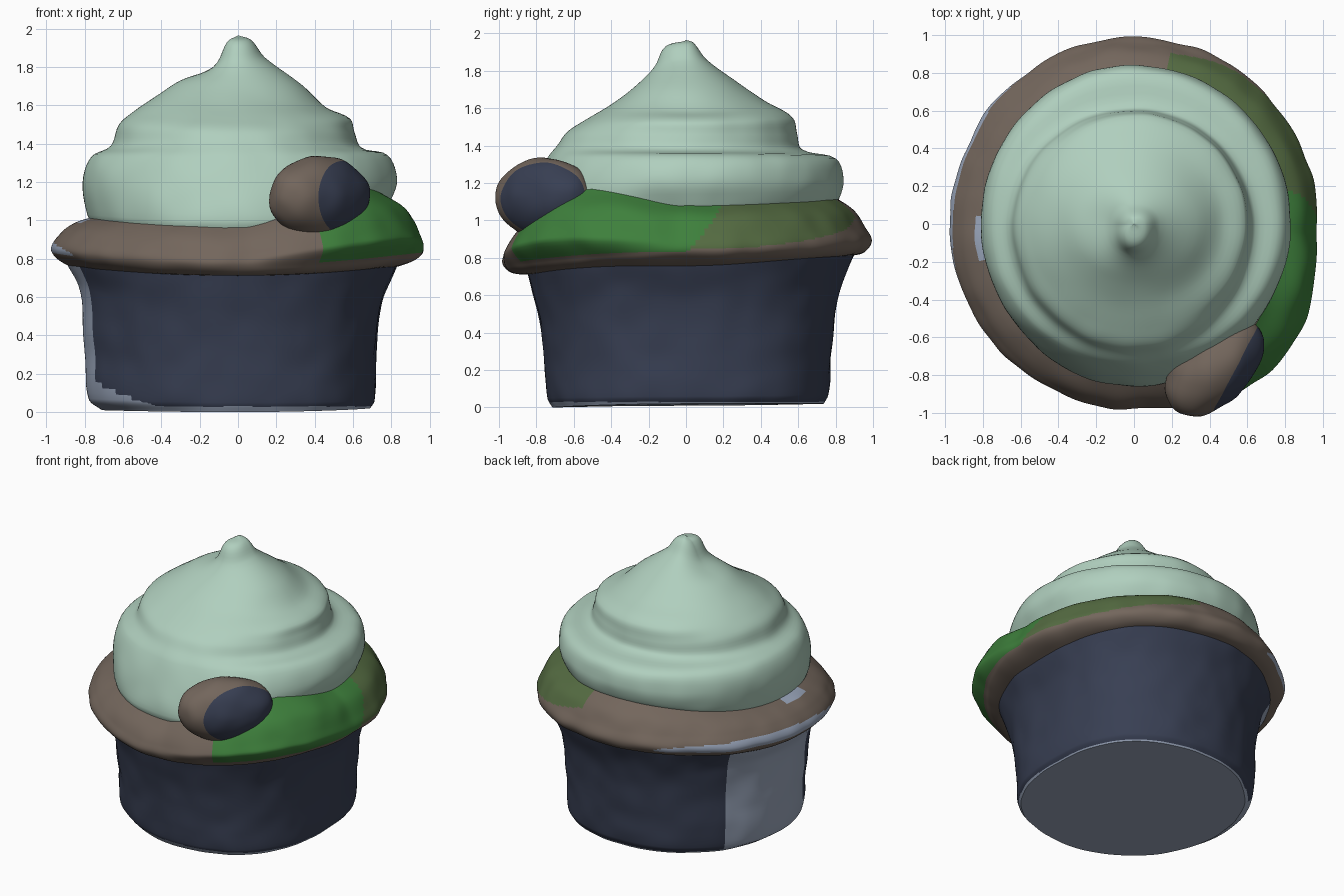
import bpy, bmesh, math
from mathutils import Vector, Matrix, noise

if "Cube" in bpy.data.objects:
    bpy.data.objects.remove(bpy.data.objects["Cube"])


def material(name, srgb):
    m = bpy.data.materials.new(name)
    m.diffuse_color = [((c / 255 + 0.055) / 1.055) ** 2.4 for c in srgb] + [1]
    m.use_nodes = True
    m.node_tree.nodes["Principled BSDF"].inputs["Base Color"].default_value = m.diffuse_color
    return m


MINT = material("mint frosting", (176, 207, 190))
BROWN = material("cake brown", (115, 102, 92))
NAVY = material("navy wrapper", (56, 63, 83))
GREY = material("blue grey", (154, 166, 187))
GREEN = material("leaf green", (62, 128, 60))
OLIVE = material("olive green", (85, 108, 66))


def finish(name, bm, mats):
    me = bpy.data.meshes.new(name)
    bm.to_mesh(me)
    bm.free()
    for m in mats:
        me.materials.append(m)
    ob = bpy.data.objects.new(name, me)
    bpy.context.collection.objects.link(ob)
    for p in me.polygons:
        p.use_smooth = len(p.vertices) < 10
    return ob


def smooth_profile(pts, steps):
    """Hermite curve through profile points, with tangents scaled to each span."""
    p = [Vector(q) for q in pts]
    n = len(p)
    d = [(p[min(i + 1, n - 1)] - p[max(i - 1, 0)]).normalized() for i in range(n)]
    out = []
    for i in range(n - 1):
        a, b = p[i], p[i + 1]
        l = (b - a).length
        for k in range(steps):
            t = k / steps
            out.append(a * (2*t**3 - 3*t**2 + 1) + d[i] * l * (t**3 - 2*t**2 + t)
                       + b * (3*t**2 - 2*t**3) + d[i + 1] * l * (t**3 - t**2))
    return out + [p[-1]]


def loft(name, profiles, mats, rule, steps=6, segs=240, cap=None, lump=0.008, bulge=None):
    """Round body blended from its right, back, left and front (radius, z) profiles."""
    curves = [smooth_profile(p, steps) for p in profiles]
    rows = len(curves[0])
    bm = bmesh.new()
    grid = []
    for i in range(rows):
        ring = []
        for j in range(segs):
            a = 2 * math.pi * j / segs
            q = Vector((0, 0))
            for k in range(4):
                q += curves[k][i] * max(0, math.cos(a - k * math.pi / 2)) ** 2
            if bulge:
                q += Vector(bulge(a, i / (rows - 1)))
            co = Vector((q.x * math.cos(a), q.x * math.sin(a), q.y))
            s = 1 + lump * noise.noise(co * 6)
            ring.append(bm.verts.new((co.x * s, co.y * s, co.z)))
        grid.append(ring)
    for i in range(rows - 1):
        for j in range(segs):
            k = (j + 1) % segs
            f = bm.faces.new((grid[i][j], grid[i][k], grid[i + 1][k], grid[i + 1][j]))
            az = (360 * (j + 0.5) / segs + 90) % 360 - 90      # -90 .. 270
            f.material_index = rule(az, (i + 0.5) / (rows - 1), f.calc_center_median().z)
    if cap is not None:
        f = bm.faces.new(list(reversed(grid[0])))
        f.material_index = cap
    bmesh.ops.remove_doubles(bm, verts=bm.verts, dist=0.0002)
    return finish(name, bm, mats)


# Wrapper: navy with a grey left panel and grey base
def wrapper_rule(az, t, z):
    spread = 45 * max(0, 0.16 - z) / 0.16
    return 1 if z < 0.03 or 144 < az < 199 + spread else 0


def wrapper_bulge(a, t):
    return (0.04 * math.sin(2 * a) ** 2 if math.cos(a) > 0 else 0, 0)


loft("wrapper", [
    [(.69, .02), (.715, .06), (.72, .30), (.755, .58), (.83, .77)],
    [(.74, .02), (.765, .07), (.78, .30), (.815, .60), (.90, .83)],
    [(.71, .01), (.78, .07), (.80, .35), (.83, .65), (.89, .77)],
    [(.71, .00), (.735, .05), (.755, .25), (.79, .50), (.85, .73)],
], [NAVY, GREY], wrapper_rule, steps=9, cap=1, lump=0.012, bulge=wrapper_bulge)


# Cake rim: brown lip with olive upper side, grey outer strip and a bulging green leaf
def rim_rule(az, t, z):
    if -64 < az < 3 + 24 * (t - 0.5) and t > 0.38:
        return 1
    if -10 <= az < 78 and t > 0.42 + 0.3 * (max(az - 10, 0) / 68) ** 2:
        return 2
    if 112 < az < 207 and 0.31 < t < 0.33 + 0.16 * math.sin(math.radians((az - 112) * 180 / 95)) ** 0.5:
        return 3
    if 177 < az < 194 and t > 0.8:
        return 3
    return 0


def leaf_bulge(a, t):
    off = (math.degrees(a) + 45 + 180) % 360 - 180
    w = max(0, math.cos(math.radians(min(abs(off) * 90 / 42, 90)))) ** 1.3
    rise = min(1, max(0, (t - 0.34) / 0.16))
    rise = rise * rise * (3 - 2 * rise)
    return (0.10 * w * rise * (1 - 0.5 * t * t), 0.12 * w * rise * t)


loft("cake_rim_and_leaf", [
    [(.80, .75), (.92, .79), (.97, .84), (.95, .92), (.89, 1.02), (.76, 1.09)],
    [(.87, .81), (.95, .83), (.99, .89), (.96, .96), (.90, 1.05), (.79, 1.13)],
    [(.84, .74), (.94, .80), (.975, .86), (.92, .94), (.84, .99), (.75, 1.02)],
    [(.81, .71), (.93, .72), (.98, .77), (.96, .83), (.91, .91), (.82, .99)],
], [BROWN, GREEN, OLIVE, GREY], rim_rule, steps=9, lump=0.014, bulge=leaf_bulge)

# Frosting: two swirled tiers drawn up to a peak
loft("frosting", [
    [(.75, 1.03), (.79, 1.09), (.83, 1.22), (.78, 1.34), (.64, 1.38), (.605, 1.46),
     (.585, 1.53), (.46, 1.59), (.33, 1.71), (.14, 1.85), (.07, 1.94), (0, 1.965)],
    [(.78, 1.06), (.825, 1.13), (.84, 1.22), (.80, 1.33), (.62, 1.38), (.595, 1.46),
     (.57, 1.55), (.42, 1.64), (.26, 1.75), (.11, 1.86), (.04, 1.95), (0, 1.965)],
    [(.75, .97), (.785, 1.03), (.81, 1.20), (.77, 1.33), (.66, 1.39), (.62, 1.50),
     (.54, 1.57), (.41, 1.66), (.30, 1.73), (.13, 1.80), (.05, 1.93), (0, 1.965)],
    [(.84, .93), (.86, 1.0), (.82, 1.15), (.74, 1.33), (.69, 1.40), (.64, 1.47),
     (.55, 1.53), (.40, 1.62), (.28, 1.71), (.17, 1.82), (.11, 1.93), (0, 1.96)],
], [MINT], lambda az, t, z: 0, steps=5)


def blob(name, centre, radii, turn, mats, pole, limit, lump=0.04):
    """Lumpy ellipsoid; faces within the limit around the pole get the second colour."""
    bm = bmesh.new()
    bmesh.ops.create_uvsphere(bm, u_segments=64, v_segments=48, radius=1)
    for f in bm.faces:
        f.material_index = 1 if f.calc_center_median().z > limit else 0
    aim = Vector((0, 0, 1)).rotation_difference(Vector(pole)).to_matrix()
    spin = Matrix.Rotation(math.radians(turn), 3, 'Z')
    scale = Matrix.Diagonal(radii)
    for v in bm.verts:
        co = spin @ (scale @ (spin.inverted() @ (aim @ v.co)))
        v.co = Vector(centre) + co * (1 + lump * noise.noise(co * 8))
    return finish(name, bm, mats)


# Berry: brown skin with a navy face to the front right
a = math.radians(-18)
blob("berry", (.425, -.755, 1.12), (.315, .195, .215), 45, [BROWN, NAVY],
     pole=(math.cos(a), math.sin(a), 0.0), limit=0.5)
